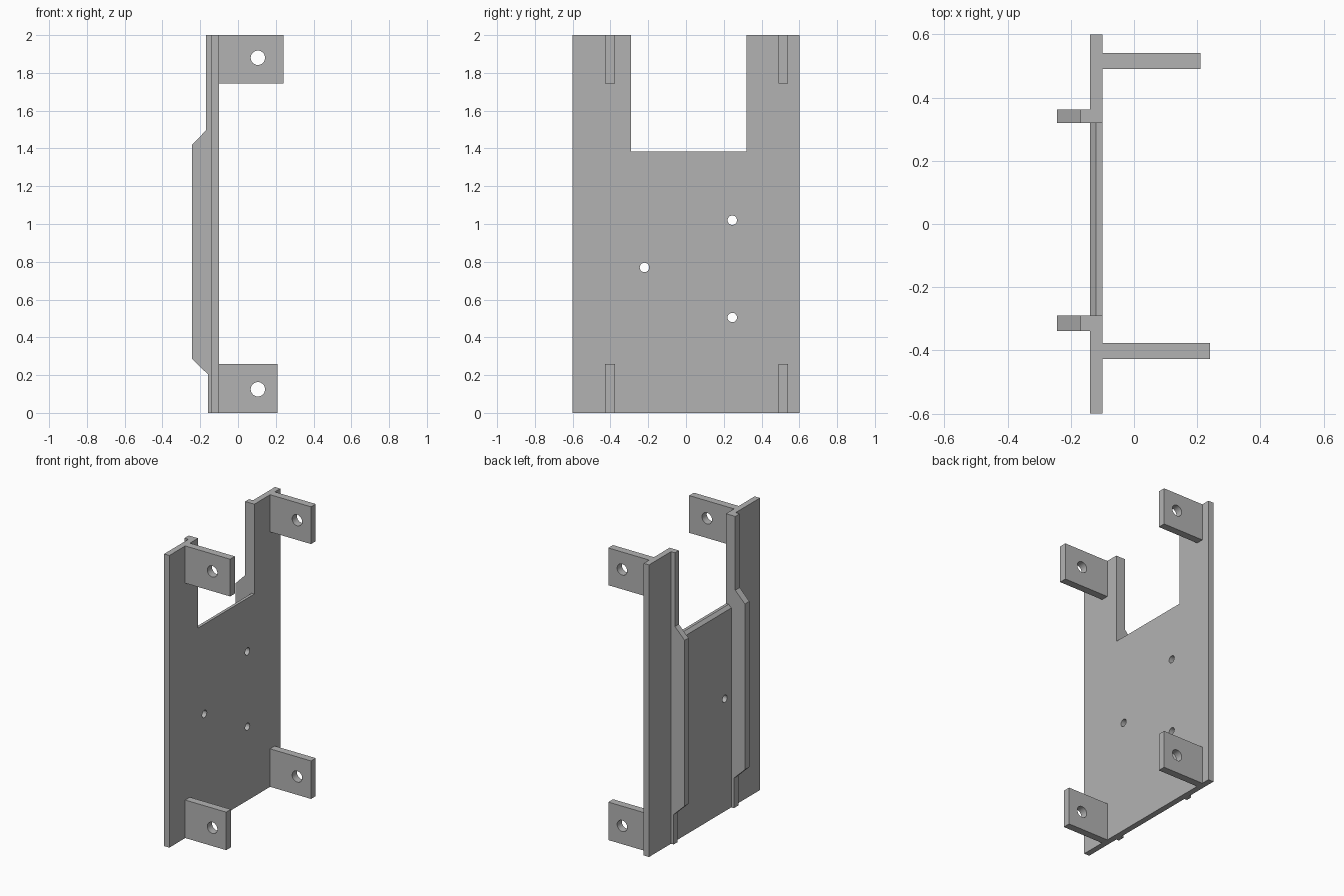
import bpy
import bmesh
from math import radians
from mathutils import Matrix, Vector

if "Cube" in bpy.data.objects:
    bpy.data.objects.remove(bpy.data.objects["Cube"])

grey = bpy.data.materials.new("plain_grey")
grey.use_nodes = True
grey.diffuse_color = (0.45, 0.45, 0.45, 1)
grey.node_tree.nodes["Principled BSDF"].inputs["Base Color"].default_value = (0.45, 0.45, 0.45, 1)


def finish(name, bm):
    bmesh.ops.recalc_face_normals(bm, faces=bm.faces)
    mesh = bpy.data.meshes.new(name)
    bm.to_mesh(mesh)
    bm.free()
    mesh.materials.append(grey)
    obj = bpy.data.objects.new(name, mesh)
    bpy.context.collection.objects.link(obj)
    return obj


def extrude(name, points, direction):
    """Solid made by sweeping a flat outline along a vector."""
    bm = bmesh.new()
    face = bm.faces.new([bm.verts.new(p) for p in points])
    swept = bmesh.ops.extrude_face_region(bm, geom=[face])["geom"]
    verts = [v for v in swept if isinstance(v, bmesh.types.BMVert)]
    bmesh.ops.translate(bm, verts=verts, vec=Vector(direction))
    return finish(name, bm)


def cylinder(center, radius, axis):
    bm = bmesh.new()
    turn = Matrix.Rotation(radians(90), 4, "Y" if axis == "X" else "X")
    bmesh.ops.create_cone(bm, cap_ends=True, segments=32, radius1=radius, radius2=radius,
                          depth=0.2, matrix=Matrix.Translation(center) @ turn)
    return finish("hole_cutter", bm)


def cut(obj, cutter):
    mod = obj.modifiers.new("cut", "BOOLEAN")
    mod.operation = "DIFFERENCE"
    mod.solver = "EXACT"
    mod.object = cutter
    bpy.context.view_layer.objects.active = obj
    bpy.ops.object.modifier_apply(modifier=mod.name)
    bpy.data.objects.remove(cutter)


BACK, FACE = -0.14, -0.10
NOTCH_A, NOTCH_B, NOTCH_Z = -0.29, 0.32, 1.385

# Notched back plate
outline = [(-0.6, 0), (0.6, 0), (0.6, 2), (NOTCH_B, 2), (NOTCH_B, NOTCH_Z),
           (NOTCH_A, NOTCH_Z), (NOTCH_A, 2), (-0.6, 2)]
plate = extrude("back_plate", [(BACK, y, z) for y, z in outline], (FACE - BACK, 0, 0))

# Chamfer along the notch floor
wedge = [(-0.15, 1.355), (-0.11, 1.395), (-0.15, 1.395)]
cut(plate, extrude("chamfer_cutter", [(x, NOTCH_A, z) for x, z in wedge],
                   (0, NOTCH_B - NOTCH_A, 0)))

# Screw holes in the plate
for y, z in [(0.245, 1.02), (-0.22, 0.77), (0.245, 0.505)]:
    cut(plate, cylinder((-0.12, y, z), 0.025, "X"))

# Stiffening ribs beside the notch
rib = [(BACK, 0), (-0.16, 0), (-0.16, 0.205), (-0.243, 0.285), (-0.243, 1.42),
       (-0.17, 1.495), (-0.17, 2), (BACK, 2)]
for name, y0, y1 in [("front_rib", -0.338, NOTCH_A), ("rear_rib", NOTCH_B, 0.362)]:
    extrude(name, [(x, y0, z) for x, z in rib], (0, y1 - y0, 0))

# Four drilled mounting tabs
for name, y, z0, z1, reach, hole_z in [
        ("front_lower_tab", -0.428, 0, 0.26, 0.21, 0.125),
        ("rear_lower_tab", 0.49, 0, 0.26, 0.21, 0.125),
        ("front_upper_tab", -0.428, 1.745, 2, 0.24, 1.88),
        ("rear_upper_tab", 0.49, 1.745, 2, 0.21, 1.88)]:
    corners = [(FACE, z0), (reach, z0), (reach, z1), (FACE, z1)]
    tab = extrude(name, [(x, y, z) for x, z in corners], (0, 0.051, 0))
    cut(tab, cylinder((0.105, y + 0.025, hole_z), 0.038, "Y"))
